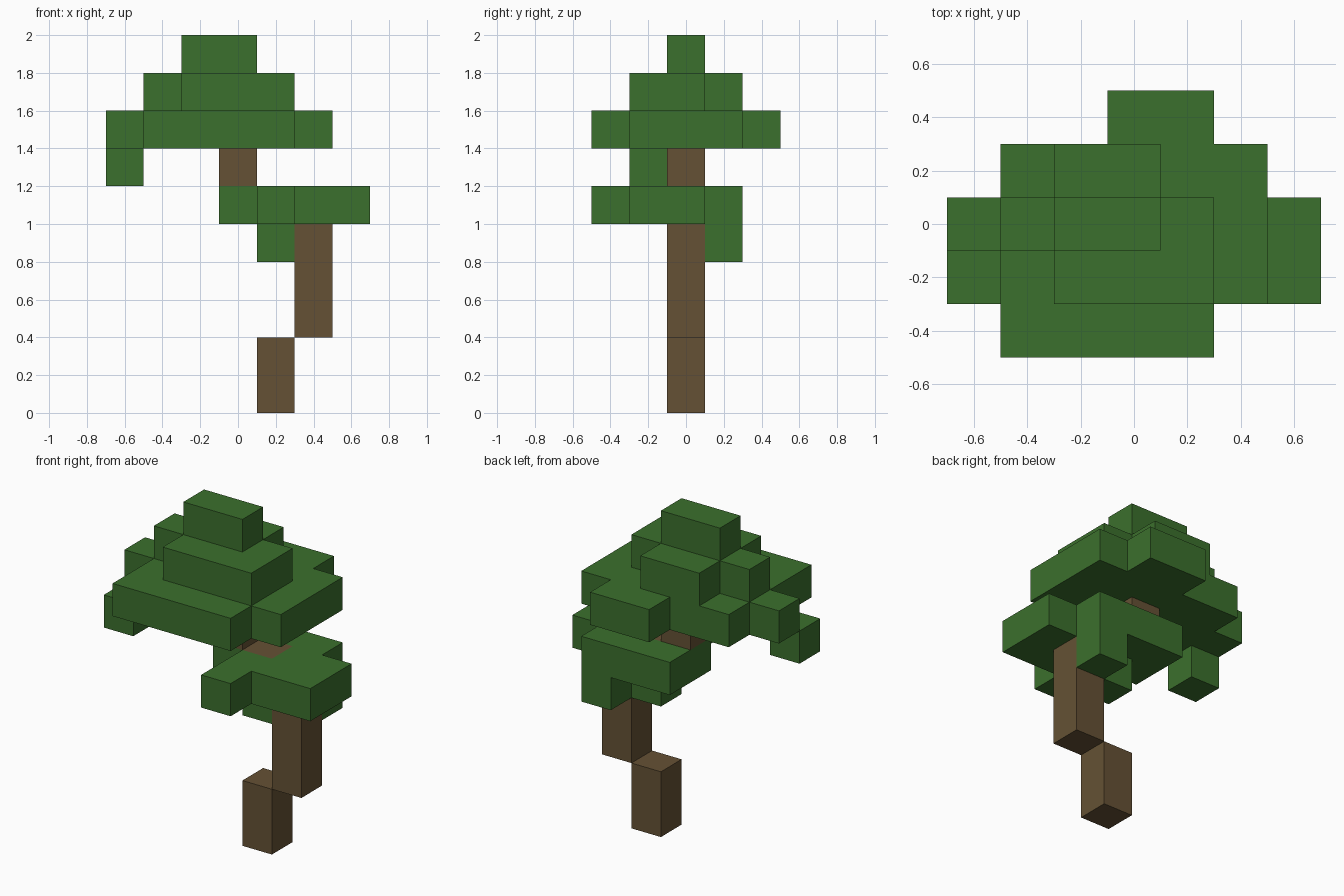
import bpy
import bmesh
from itertools import product
from mathutils import Vector

CELL = 0.2  # edge length of one block

cube = bpy.data.objects.get("Cube")
if cube:
    bpy.data.objects.remove(cube, do_unlink=True)


def make_material(name, rgb):
    mat = bpy.data.materials.new(name)
    mat.use_nodes = True
    color = (*rgb, 1.0)
    mat.diffuse_color = color
    bsdf = next(n for n in mat.node_tree.nodes if n.type == "BSDF_PRINCIPLED")
    bsdf.inputs["Base Color"].default_value = color
    bsdf.inputs["Roughness"].default_value = 0.9
    return mat


def blocks(*boxes):
    """Grid cells covered by boxes given as inclusive x, y and z ranges."""
    cells = set()
    for box in boxes:
        cells.update(product(*(range(lo, hi + 1) for lo, hi in box)))
    return cells


bark = make_material("bark brown", (0.130, 0.083, 0.035))
leaf = make_material("leaf green", (0.044, 0.160, 0.026))

# Crooked trunk, stepping sideways as it climbs
trunk = blocks(
    ((1, 1), (0, 0), (0, 1)),
    ((2, 2), (0, 0), (2, 4)),
    ((1, 1), (0, 0), (5, 5)),
    ((0, 0), (0, 0), (6, 6)),
)

# Lower clump of leaves around the bend
lower = blocks(
    ((1, 1), (0, 0), (4, 4)),
    ((2, 2), (1, 1), (4, 4)),
    ((0, 2), (0, 1), (5, 5)),
    ((1, 3), (-1, 0), (5, 5)),
    ((1, 1), (-2, -2), (5, 5)),
) - trunk

# Stepped crown with one hanging block
crown = blocks(
    ((-3, -3), (-1, -1), (6, 6)),
    ((-2, 2), (-1, 1), (7, 7)),
    ((-2, 1), (-2, -2), (7, 7)),
    ((0, 1), (2, 2), (7, 7)),
    ((-3, -3), (0, 0), (7, 7)),
    ((-1, 1), (-1, 0), (8, 8)),
    ((-1, 0), (1, 1), (8, 8)),
    ((-2, -2), (0, 0), (8, 8)),
    ((-1, 0), (0, 0), (9, 9)),
)

filled = trunk | lower | crown
AXES = [Vector(a) * s for a in ((1, 0, 0), (0, 1, 0), (0, 0, 1)) for s in (1, -1)]


def build(name, cells, mat):
    """Skin the cells with only their open faces, merged into flat regions."""
    bm = bmesh.new()
    for cell in sorted(cells):
        center = Vector(cell) + Vector((0, 0, 0.5))
        for n in AXES:
            if tuple(int(c + d) for c, d in zip(cell, n)) in filled:
                continue
            u = Vector((n.y, n.z, n.x))
            v = n.cross(u)
            corners = (-u - v, u - v, u + v, v - u)
            bm.faces.new([bm.verts.new((center + (n + c) / 2) * CELL) for c in corners])
    bmesh.ops.remove_doubles(bm, verts=bm.verts, dist=CELL / 100)
    bmesh.ops.dissolve_limit(bm, angle_limit=0.01, verts=bm.verts, edges=bm.edges)
    mesh = bpy.data.meshes.new(name)
    bm.to_mesh(mesh)
    bm.free()
    mesh.materials.append(mat)
    bpy.context.collection.objects.link(bpy.data.objects.new(name, mesh))


build("trunk", trunk, bark)
build("lower_foliage", lower, leaf)
build("crown_foliage", crown, leaf)
